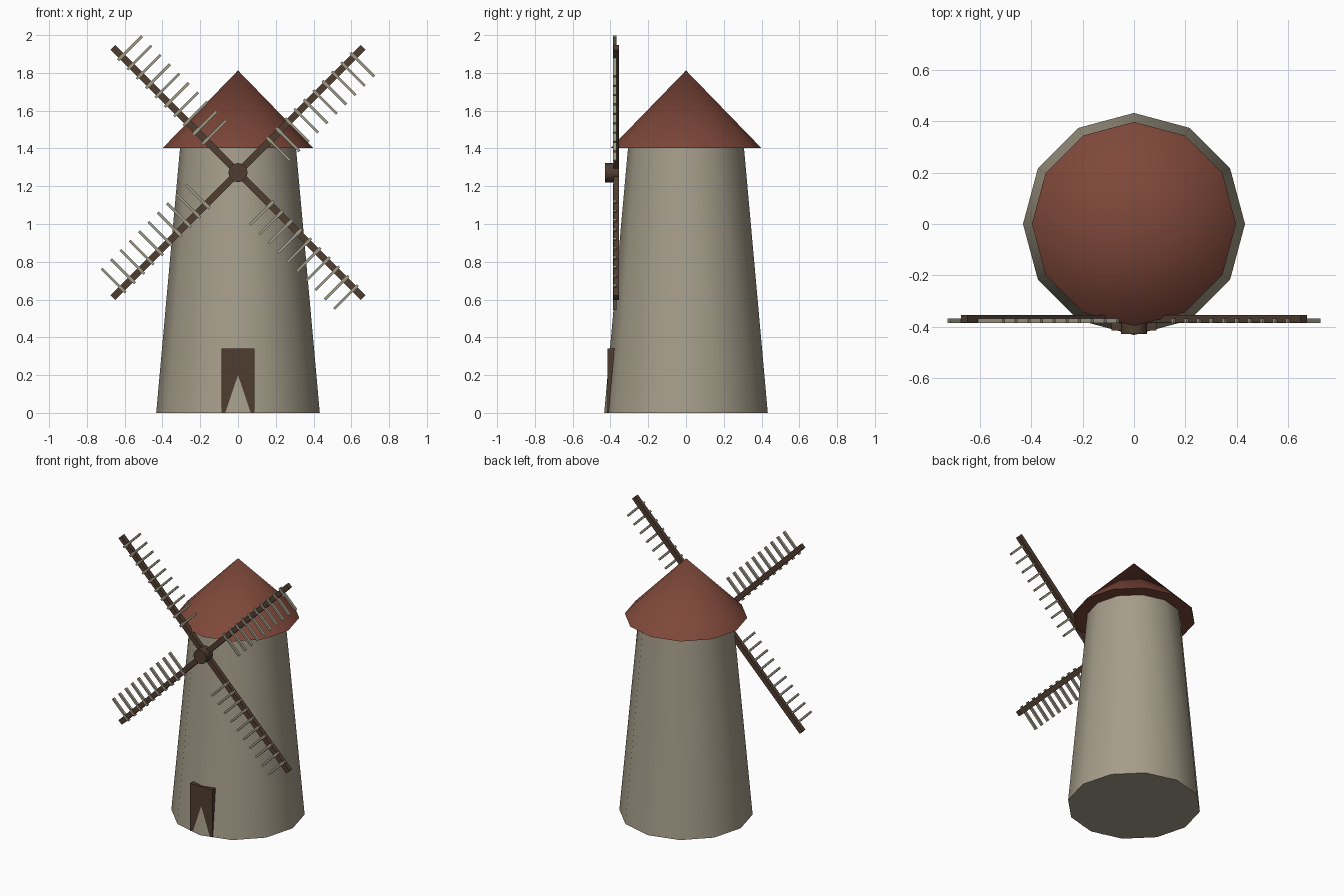
import bpy, bmesh, math
from mathutils import Matrix, Vector

default = bpy.data.objects.get("Cube")
if default:
    bpy.data.objects.remove(default, do_unlink=True)


def material(name, rgb):
    m = bpy.data.materials.new(name)
    m.use_nodes = True
    m.diffuse_color = (*rgb, 1)
    m.node_tree.nodes["Principled BSDF"].inputs["Base Color"].default_value = (*rgb, 1)
    return m


STONE = material("pale stone", (0.38, 0.34, 0.255))
ROOF = material("red roof tile", (0.21, 0.064, 0.042))
WOOD = material("dark wood", (0.08, 0.047, 0.03))
SLAT = material("weathered slat", (0.34, 0.325, 0.245))


def finish(bm, name, mat, smooth=False):
    mesh = bpy.data.meshes.new(name)
    bm.to_mesh(mesh)
    bm.free()
    mesh.materials.append(mat)
    ob = bpy.data.objects.new(name, mesh)
    bpy.context.collection.objects.link(ob)
    if smooth:
        bpy.ops.object.select_all(action='DESELECT')
        ob.select_set(True)
        bpy.context.view_layer.objects.active = ob
        bpy.ops.object.shade_smooth_by_angle(angle=math.radians(40))
    return ob


def add_box(bm, lo, hi):
    lo, hi = Vector(lo), Vector(hi)
    size = hi - lo
    bmesh.ops.create_cube(bm, size=1, matrix=Matrix.Translation((lo + hi) / 2) @ Matrix.Diagonal((*size, 1)))


def cone(name, mat, r1, r2, depth, matrix):
    bm = bmesh.new()
    bmesh.ops.create_cone(bm, cap_ends=True, segments=12, radius1=r1, radius2=r2,
                          depth=depth, matrix=matrix)
    bmesh.ops.remove_doubles(bm, verts=bm.verts, dist=1e-5)
    return finish(bm, name, mat, True)


# Tower and conical roof
EAVES, PEAK = 1.403, 1.813
cone("tower", STONE, 0.433, 0.307, EAVES, Matrix.Translation((0, 0, EAVES / 2)))
cone("roof", ROOF, 0.398, 0, PEAK - EAVES, Matrix.Translation((0, 0, (EAVES + PEAK) / 2)))

# Door block, partly sunk into the sloping wall
bm = bmesh.new()
add_box(bm, (-0.088, -0.415, 0.001), (0.088, -0.36, 0.34))
finish(bm, "door", WOOD)

# Hub of the sails
HUB_Z = 1.272
cone("hub", WOOD, 0.051, 0.051, 0.075,
     Matrix.Translation((0, -0.392, HUB_Z)) @ Matrix.Rotation(math.pi / 2, 4, 'X'))

# Four sails: a spar with ten slats set to one side
for i, label in enumerate(("upper_left", "lower_left", "lower_right", "upper_right")):
    turn = Matrix.Translation((0, 0, HUB_Z)) @ Matrix.Rotation(math.radians(45 + 90 * (i)), 4, 'Y')
    label = ("upper_left", "lower_left", "lower_right", "upper_right")[i]
    spar = bmesh.new()
    add_box(spar, (-0.0175, -0.385, 0), (0.0175, -0.354, 0.937))
    slats = bmesh.new()
    for k in range(10):
        z = 0.24 + 0.07 * k
        add_box(slats, (-0.028, -0.387, z - 0.007), (0.151, -0.369, z + 0.007))
    for bm, part, mat in ((spar, "spar", WOOD), (slats, "slats", SLAT)):
        bm.transform(turn)
        finish(bm, f"{label}_{part}", mat)
